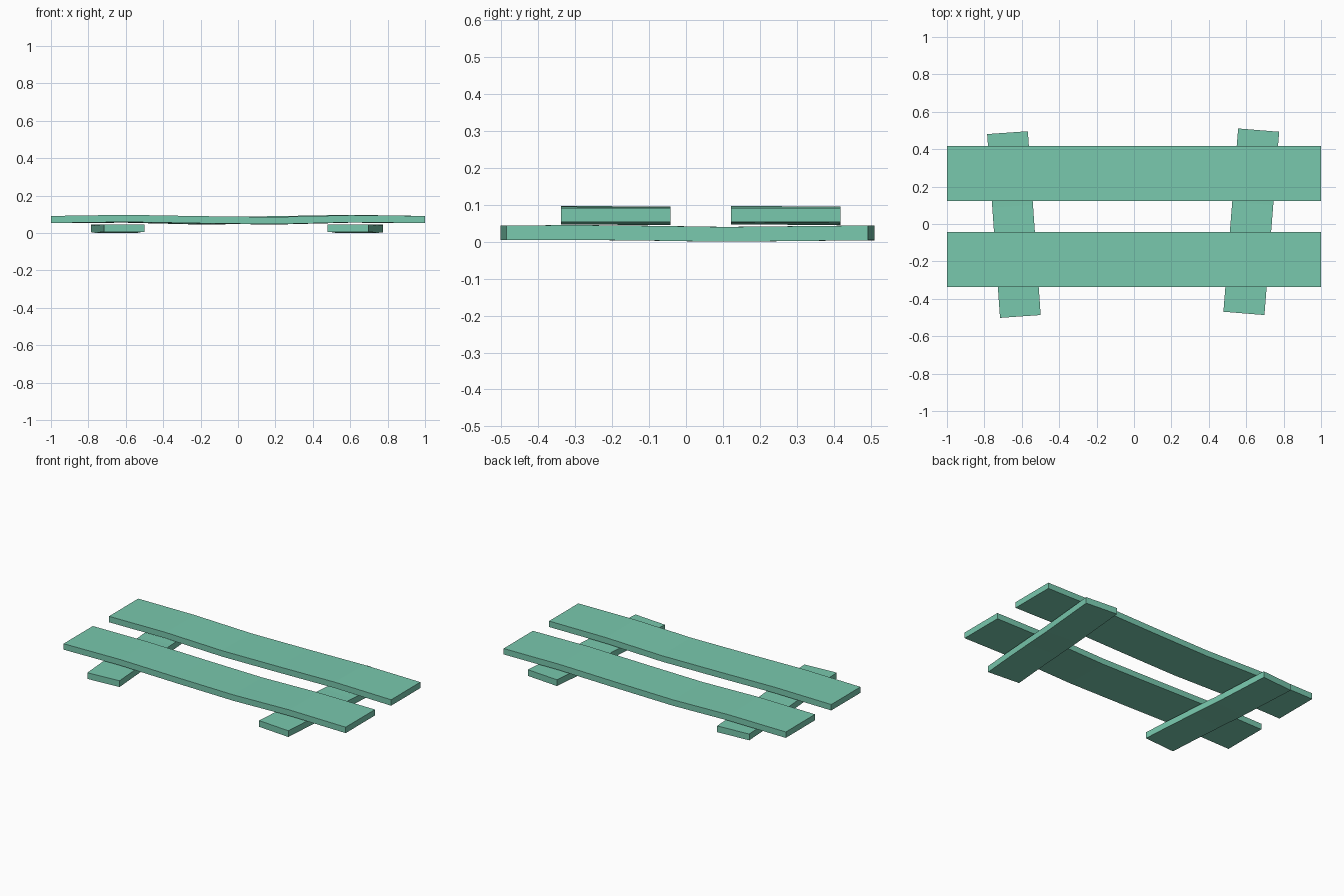
import bpy, bmesh, math
from mathutils import Vector

cube = bpy.data.objects.get("Cube")
if cube:
    bpy.data.objects.remove(cube, do_unlink=True)

# Single painted-wood colour
wood = bpy.data.materials.new("sea_green_wood")
wood.use_nodes = True
colour = (0.19, 0.58, 0.42, 1)
wood.diffuse_color = colour
wood.node_tree.nodes["Principled BSDF"].inputs["Base Color"].default_value = colour


def plank(name, centre, length, width, thickness, angle, heights, tilt=0.0):
    """Warped board: one cross-section per underside height, slightly tilted inside."""
    bm = bmesh.new()
    along = Vector((math.cos(angle), math.sin(angle), 0))
    across = Vector((-along.y, along.x, 0))
    last = len(heights) - 1
    rings = []
    for i, low in enumerate(heights):
        mid = Vector((*centre, 0)) + along * length * (i / last - 0.5)
        lean = tilt if 0 < i < last else 0
        ring = []
        for side, up in ((-1, 0), (1, 0), (1, 1), (-1, 1)):
            z = low + up * thickness - side * lean
            ring.append(bm.verts.new(mid + across * side * width / 2 + Vector((0, 0, z))))
        rings.append(ring)
    for a, b in zip(rings, rings[1:]):
        for j in range(4):
            k = (j + 1) % 4
            bm.faces.new((a[j], a[k], b[k], b[j]))
    bm.faces.new(rings[0])
    bm.faces.new(rings[-1])
    bmesh.ops.recalc_face_normals(bm, faces=bm.faces)
    mesh = bpy.data.meshes.new(name)
    bm.to_mesh(mesh)
    bm.free()
    mesh.materials.append(wood)
    obj = bpy.data.objects.new(name, mesh)
    bpy.context.collection.objects.link(obj)


# Two long boards, warped in mirrored ways
warp = [0.053, 0.058, 0.051, 0.046, 0.056, 0.053]
plank("front_board", (0, -0.19), 2, 0.296, 0.038, 0, warp, 0.001)
plank("back_board", (0, 0.27), 2, 0.296, 0.038, 0, warp[::-1], 0.001)

# Two skewed cross supports underneath
sag = [0.004, 0.005, 0.003, 0.0, 0.002, 0.004]
plank("right_support", (-0.642, -0.003), 0.985, 0.218, 0.04, math.radians(94), sag)
plank("left_support", (0.627, 0.012), 0.983, 0.22, 0.04, math.radians(85.4), sag)
